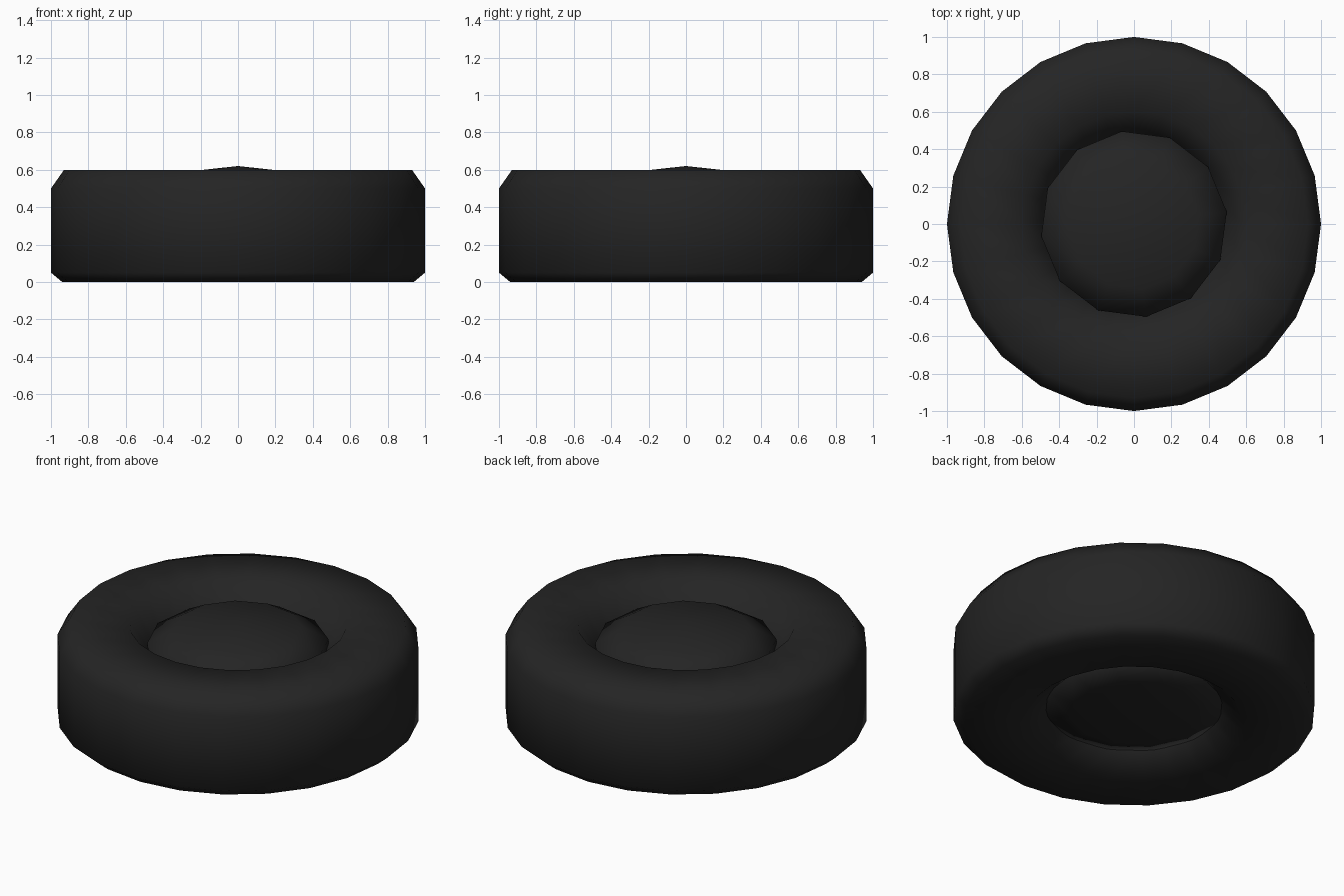
import bpy, bmesh, math

if "Cube" in bpy.data.objects:
    bpy.data.objects.remove(bpy.data.objects["Cube"])


def material(name, rgb):
    m = bpy.data.materials.new(name)
    m.diffuse_color = (*rgb, 1)
    m.use_nodes = True
    m.node_tree.nodes["Principled BSDF"].inputs["Base Color"].default_value = m.diffuse_color
    return m


def lathe(name, profile, sides, turn, mat, closed):
    """Revolve (radius, height) points about z; radius 0 becomes a single pole."""
    bm = bmesh.new()
    rings = []
    for r, z in profile:
        n = sides if r else 1
        rings.append([bm.verts.new((r * math.cos(turn + math.tau * i / sides),
                                    r * math.sin(turn + math.tau * i / sides), z))
                      for i in range(n)])
    pairs = list(zip(rings, rings[1:]))
    if closed:
        pairs.append((rings[-1], rings[0]))
    for a, b in pairs:
        for i in range(sides):
            j = (i + 1) % sides
            quad = [a[i % len(a)], a[j % len(a)], b[j % len(b)], b[i % len(b)]]
            bm.faces.new(list(dict.fromkeys(quad)))
    bmesh.ops.recalc_face_normals(bm, faces=bm.faces)
    for f in bm.faces:
        f.smooth = True
    mesh = bpy.data.meshes.new(name)
    bm.to_mesh(mesh)
    bm.free()
    mesh.materials.append(mat)
    obj = bpy.data.objects.new(name, mesh)
    bpy.context.collection.objects.link(obj)
    return obj


rubber = material("black rubber", (0.018, 0.018, 0.018))

# Tyre: chamfered outer tread, flat side walls, sloping inner lips
lathe("tyre", [(0.94, 0), (1, 0.05), (1, 0.5), (0.93, 0.6), (0.6, 0.6),
               (0.45, 0.4), (0.45, 0.12), (0.6, 0)], 24, 0, rubber, True)

# Hub: shallow domed disc filling the hole
lathe("hub", [(0, 0.03), (0.35, 0.05), (0.5, 0.09), (0.5, 0.5),
              (0.35, 0.582), (0, 0.62)], 12, math.radians(7.5), rubber, False)
